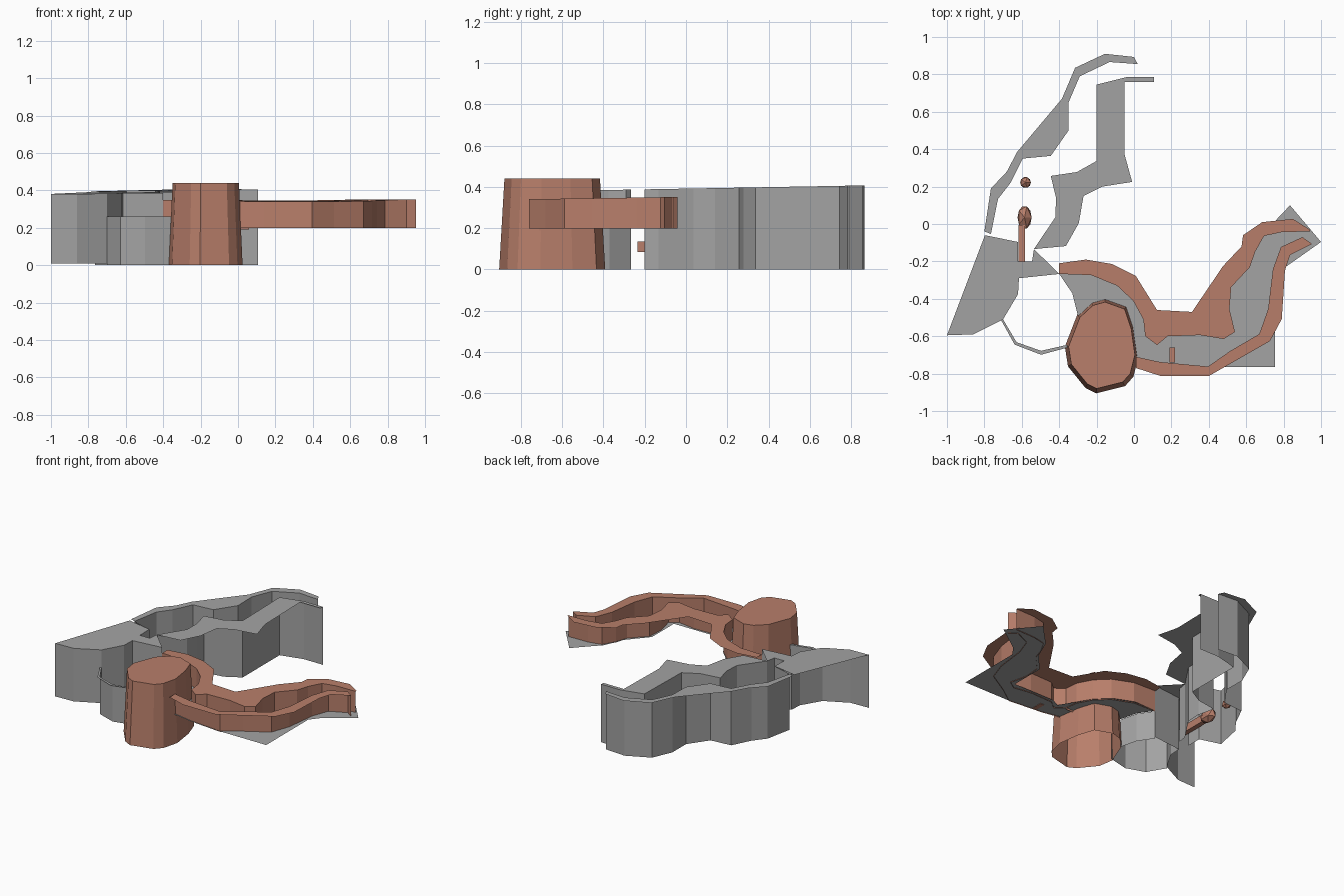
import bpy, bmesh
from mathutils import Matrix

if "Cube" in bpy.data.objects:
    bpy.data.objects.remove(bpy.data.objects["Cube"])


def material(name, rgb):
    m = bpy.data.materials.new(name)
    m.diffuse_color = (*rgb, 1)
    m.use_nodes = True
    m.node_tree.nodes["Principled BSDF"].inputs["Base Color"].default_value = m.diffuse_color
    return m


GRAY = material("rock_gray", (0.37, 0.37, 0.37))
BROWN = material("clay_brown", (0.48, 0.21, 0.145))


def finish(bm, name, mat):
    me = bpy.data.meshes.new(name)
    bm.to_mesh(me)
    bm.free()
    me.materials.append(mat)
    ob = bpy.data.objects.new(name, me)
    bpy.context.collection.objects.link(ob)
    return ob


def cliff_z(y):
    return 0.392 + 0.018 * y


def sheet(name, pts, z, mat):
    """Flat top surface; z is a function of y."""
    bm = bmesh.new()
    f = bm.faces.new([bm.verts.new((x, y, z(y))) for x, y in pts])
    f.normal_update()
    if f.normal.z < 0:
        f.normal_flip()
    bmesh.ops.triangulate(bm, faces=[f])
    bmesh.ops.dissolve_limit(bm, angle_limit=0.01, verts=bm.verts, edges=bm.edges)
    return finish(bm, name, mat)


def wall(name, path, z, bottom, mat):
    """Vertical curtain hanging from a path."""
    bm = bmesh.new()
    cols = [(bm.verts.new((x, y, bottom)), bm.verts.new((x, y, z(y)))) for x, y in path]
    for a, b in zip(cols, cols[1:]):
        bm.faces.new((a[0], b[0], b[1], a[1]))
    return finish(bm, name, mat)


def bank(name, edge, back, z, bottom, mat):
    """Top ledge between two paths, with a wall below the first."""
    sheet(name + "_top", edge + back[::-1], z, mat)
    wall(name + "_wall", edge, z, bottom, mat)


# Left canyon bank
bank("left_bank",
     [(-.765, -.053), (-.727, .134), (-.66, .22), (-.595, .35), (-.445, .364), (-.35, .5),
      (-.35, .65), (-.29, .79), (-.13, .866), (.02, .855)],
     [(-.80, -.04), (-.765, .19), (-.68, .28), (-.625, .385), (-.385, .67),
      (-.315, .835), (-.155, .91), (0, .893)],
     cliff_z, 0, GRAY)

# Right canyon bank
bank("right_bank",
     [(-.535, -.134), (-.42, .037), (-.417, .14), (-.445, .257), (-.305, .278), (-.2, .337),
      (-.2, .745), (-.04, .785), (.107, .785)],
     [(-.364, -.118), (-.295, .005), (-.27, .15), (-.17, .2), (-.01, .225), (-.05, .37),
      (-.05, .76), (.107, .76)],
     cliff_z, 0, GRAY)

# Dam plateau with its front cliff and the notch for the outlet
front = [(-1, -.595), (-.86, -.59), (-.70, -.51), (-.62, -.375), (-.615, -.29), (-.4, -.267)]
notch = [(-.797, -.06), (-.62, -.096), (-.62, -.2), (-.545, -.2), (-.535, -.134)]
bank("dam_plateau", front, notch, cliff_z, .01, GRAY)
wall("dam_back_wall", [(-.765, -.053)] + notch[1:3], cliff_z, 0, GRAY)
wall("dam_lintel", notch[2:4], cliff_z, .14, GRAY)
wall("dam_notch_side", notch[3:], cliff_z, 0, GRAY)

# Low basin rim below the dam
bank("basin_rim",
     [(-.70, -.51), (-.628, -.632), (-.497, -.678), (-.353, -.645)],
     [(-.71, -.515), (-.638, -.645), (-.497, -.699), (-.353, -.66)],
     lambda y: .26, 0, GRAY)
wall("basin_side", [(-.4, -.267), (-.33, -.37), (-.3, -.49)], lambda y: .2, 0, GRAY)

# Raised channel: floor plus two ledged side walls
sheet("channel_floor",
      [(-.4, -.267), (-.33, -.37), (-.3, -.49), (-.2, -.6), (0, -.72), (.14, -.745), (.396, -.765),
       (.754, -.765), (.754, -.3), (.81, -.23), (1, -.096), (.834, .1), (.765, .027),
       (.68, -.06), (.62, -.2), (.5, -.337), (.5, -.455), (.5, -.58), (.353, -.58), (.18, -.58),
       (.123, -.61), (.06, -.51), (0, -.41), (-.09, -.32), (-.23, -.262)],
      lambda y: .203, GRAY)


def rim_z(y):
    return .352 + .015 * y


bank("channel_back",
     [(-.4, -.267), (-.23, -.273), (-.09, -.33), (-.005, -.41), (.05, -.51), (.06, -.6),
      (.123, -.647), (.18, -.6), (.353, -.594), (.48, -.615), (.54, -.577), (.51, -.455),
      (.52, -.337), (.62, -.23), (.647, -.15), (.695, -.064), (.79, -.043), (.94, -.04)],
     [(-.4, -.21), (-.257, -.19), (-.118, -.214), (.01, -.278), (.123, -.46), (.31, -.47),
      (.476, -.225), (.575, -.12), (.583, -.06), (.685, .01), (.85, .027), (.94, -.03)],
     rim_z, .198, BROWN)
bank("channel_front",
     [(.01, -.71), (.14, -.738), (.396, -.762), (.513, -.68), (.67, -.588), (.717, -.455),
      (.743, -.24), (.786, -.123), (.9, -.07), (.952, -.107)],
     [(.01, -.77), (.144, -.813), (.4, -.813), (.727, -.626), (.79, -.508), (.807, -.25),
      (.834, -.166)],
     rim_z, .198, BROWN)
wall("channel_inlet", [(.016, -.71), (-.005, -.6), (.06, -.6)], lambda y: .23, .19, BROWN)

# Tapered tower, open underneath
tower = [(-.155, -.417), (-.05, -.455), (-.015, -.56), (.005, -.7), (-.02, -.8), (-.06, -.845),
         (-.2, -.88), (-.25, -.855), (-.335, -.75), (-.35, -.655), (-.29, -.5), (-.22, -.435)]
bm = bmesh.new()
top = [bm.verts.new((x, y, .44)) for x, y in tower]
low = [bm.verts.new((-.172 + (x + .172) * 1.11, -.648 + (y + .648) * 1.11, 0)) for x, y in tower]
bm.faces.new(top)
for i in range(len(top)):
    j = (i + 1) % len(top)
    bm.faces.new((low[i], low[j], top[j], top[i]))
bmesh.ops.recalc_face_normals(bm, faces=bm.faces)
finish(bm, "tower", BROWN)


# Small pieces: outlet beam, sluice gate and two stones in the canyon
def block(name, centre, size, mat):
    bm = bmesh.new()
    bmesh.ops.create_cube(bm, size=1, matrix=Matrix.LocRotScale(centre, None, size))
    finish(bm, name, mat)


def stone(name, centre, size, mat):
    bm = bmesh.new()
    bmesh.ops.create_icosphere(bm, subdivisions=1, radius=1,
                               matrix=Matrix.LocRotScale(centre, None, size))
    finish(bm, name, mat)


block("outlet_beam", (-.6, -.12, .11), (.033, .23, .05), BROWN)
block("sluice_gate", (.205, -.7, .217), (.03, .08, .035), BROWN)
stone("large_stone", (-.585, .035, .1), (.042, .07, .05), BROWN)
stone("small_stone", (-.58, .222, .1), (.032, .033, .03), BROWN)
